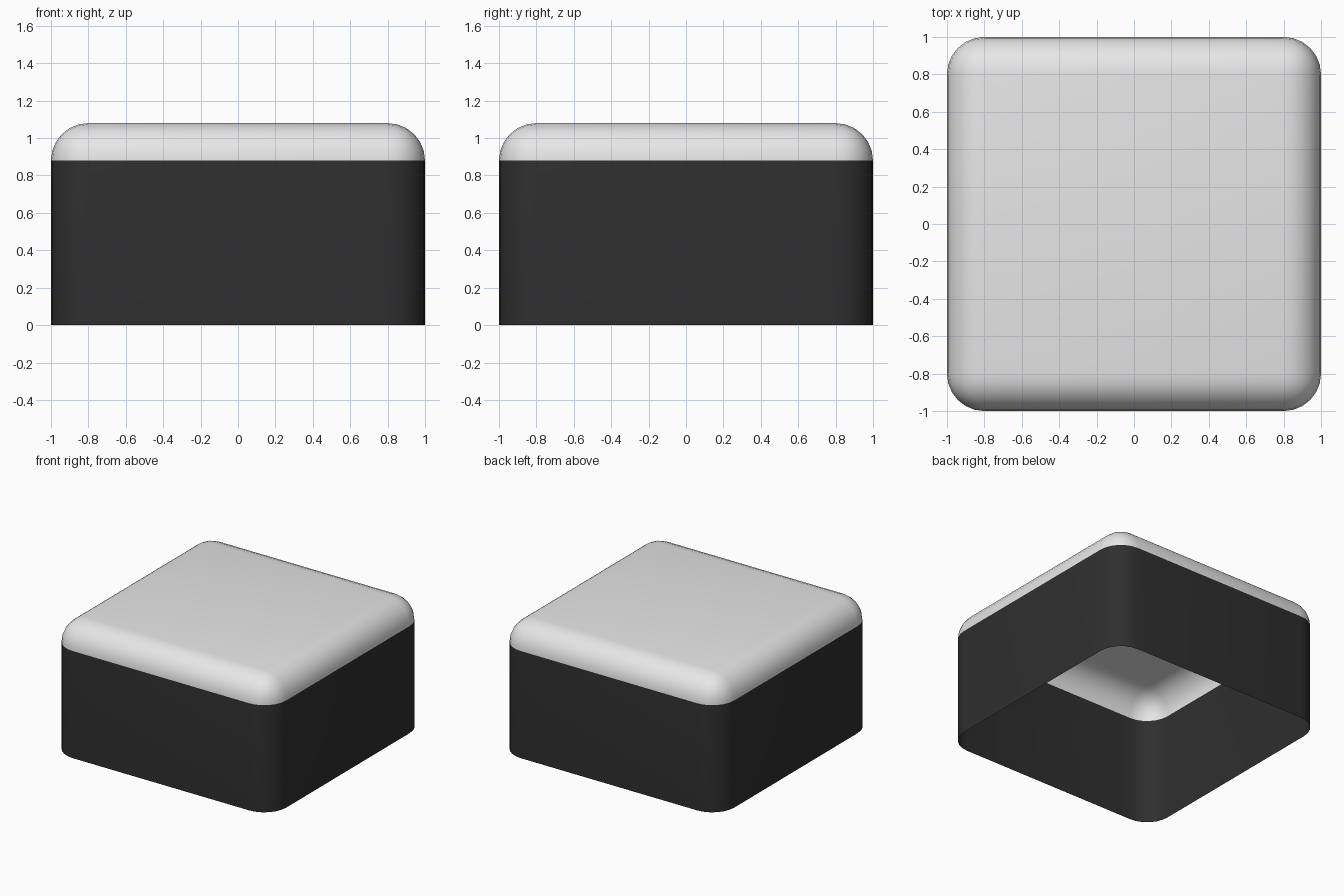
import bpy, bmesh

if "Cube" in bpy.data.objects:
    bpy.data.objects.remove(bpy.data.objects["Cube"])

H, R, SEG = 1.08, 0.2, 6


def material(name, rgb):
    m = bpy.data.materials.new(name)
    m.diffuse_color = (*rgb, 1)
    m.use_nodes = True
    m.node_tree.nodes["Principled BSDF"].inputs["Base Color"].default_value = m.diffuse_color
    return m


# Open-bottomed box shell with rounded upright and top edges
bm = bmesh.new()
bmesh.ops.create_cube(bm, size=2)
for v in bm.verts:
    v.co.z = H if v.co.z > 0 else 0
bottom = [f for f in bm.faces if f.normal.z < -0.9 or f.calc_center_median().z < 0.01]
bmesh.ops.delete(bm, geom=bottom, context='FACES_ONLY')
edges = [e for e in bm.edges if max(v.co.z for v in e.verts) > 0.5]
bmesh.ops.bevel(bm, geom=edges, offset=R, offset_type='OFFSET', segments=SEG,
                profile=0.5, affect='EDGES', clamp_overlap=True)

# Dark walls below the rounded cap, light cap above
for f in bm.faces:
    f.smooth = True
    f.material_index = 0 if f.calc_center_median().z < H - R - 0.01 else 1

mesh = bpy.data.meshes.new("keycap_shell")
bm.to_mesh(mesh)
bm.free()
mesh.materials.append(material("dark_grey", (0.028, 0.028, 0.028)))
mesh.materials.append(material("light_grey", (0.8, 0.8, 0.8)))
shell = bpy.data.objects.new("rounded_box_shell", mesh)
bpy.context.collection.objects.link(shell)
